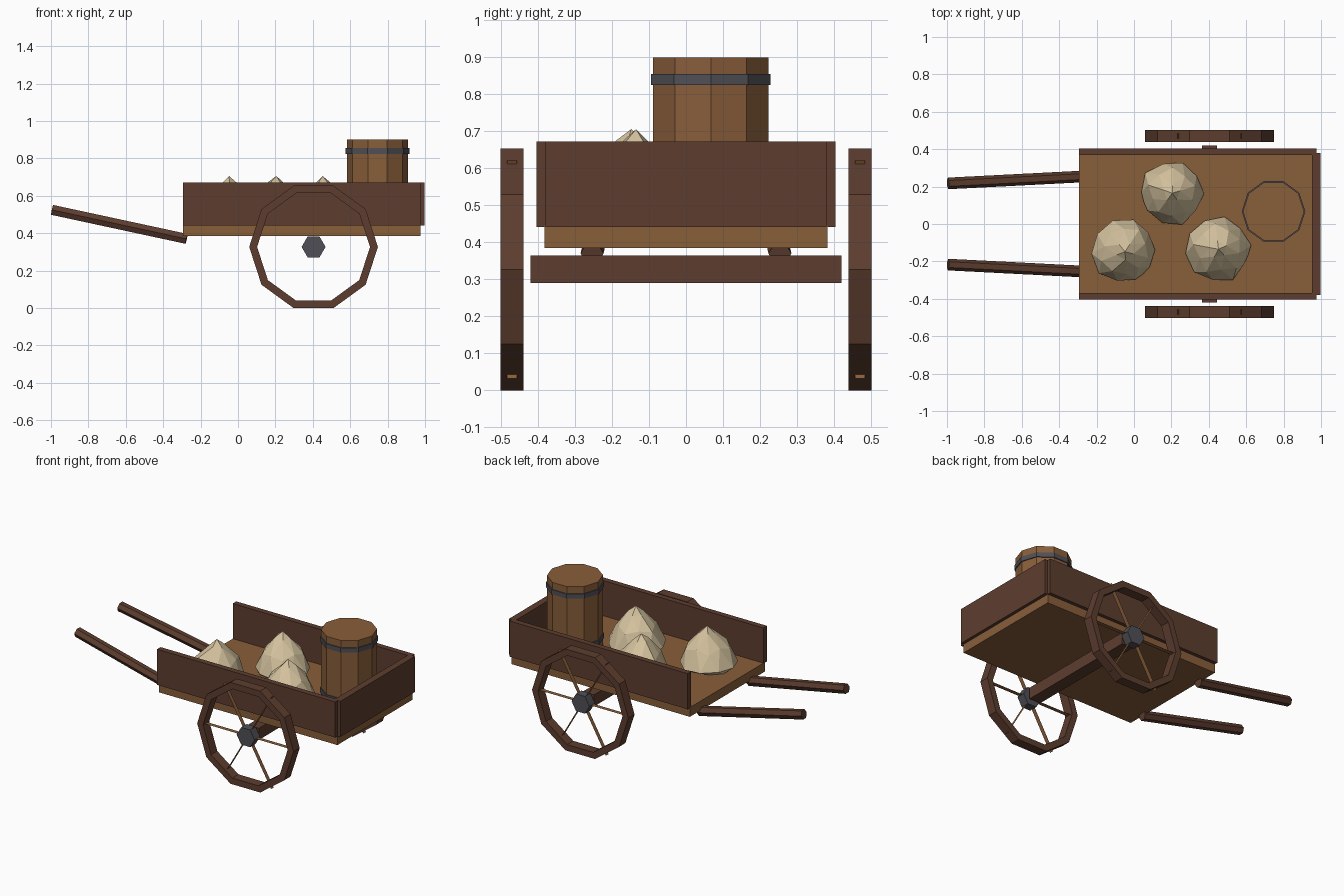
import bpy, bmesh, math, random
from mathutils import Vector, Matrix

if "Cube" in bpy.data.objects:
    bpy.data.objects.remove(bpy.data.objects["Cube"])


def material(name, rgb):
    m = bpy.data.materials.new(name)
    lin = [((c / 255 + 0.055) / 1.055) ** 2.4 for c in rgb]
    m.diffuse_color = (*lin, 1)
    m.use_nodes = True
    m.node_tree.nodes["Principled BSDF"].inputs["Base Color"].default_value = m.diffuse_color
    return m


DARK = material("dark wood", (93, 61, 47))
WOOD = material("light wood", (137, 94, 58))
METAL = material("iron", (79, 79, 86))
CLOTH = material("sackcloth", (212, 194, 158))


def finish(name, bm, mat, fix_normals=True):
    if fix_normals:
        bmesh.ops.recalc_face_normals(bm, faces=bm.faces[:])
    me = bpy.data.meshes.new(name)
    bm.to_mesh(me)
    bm.free()
    me.materials.append(mat)
    ob = bpy.data.objects.new(name, me)
    bpy.context.collection.objects.link(ob)
    return ob


def box(name, lo, hi, mat):
    lo, hi = Vector(lo), Vector(hi)
    bm = bmesh.new()
    bmesh.ops.create_cube(bm, size=1, matrix=Matrix.Translation((lo + hi) / 2)
                          @ Matrix.Diagonal((*(hi - lo), 1)))
    return finish(name, bm, mat)


def ring(bm, sides, r, origin, u, v):
    """Polygon loop of vertices spanned by the directions u and v."""
    return [bm.verts.new(Vector(origin) + r * (math.cos(a) * Vector(u) + math.sin(a) * Vector(v)))
            for a in (i * math.tau / sides for i in range(sides))]


def bridge(bm, a, b):
    n = len(a)
    for i in range(n):
        j = (i + 1) % n
        bm.faces.new((a[i], a[j], b[j], b[i]))


def prism(name, sides, r, p, q, u, v, mat):
    bm = bmesh.new()
    a, b = ring(bm, sides, r, p, u, v), ring(bm, sides, r, q, u, v)
    bridge(bm, a, b)
    bm.faces.new(a)
    bm.faces.new(b)
    return finish(name, bm, mat)


def tube(name, sides, r_out, r_in, p, q, u, v, mat):
    bm = bmesh.new()
    loops = [ring(bm, sides, r, o, u, v)
             for r, o in ((r_out, p), (r_out, q), (r_in, q), (r_in, p))]
    for i in range(4):
        bridge(bm, loops[i], loops[(i + 1) % 4])
    return finish(name, bm, mat)


X, Y, Z = Vector((1, 0, 0)), Vector((0, 1, 0)), Vector((0, 0, 1))

# Cart bed and boards
box("bed", (-0.295, -0.382, 0.385), (0.977, 0.382, 0.445), WOOD)
box("tail_board", (0.953, -0.38, 0.442), (0.997, 0.38, 0.672), DARK)
box("axle", (0.363, -0.42, 0.29), (0.443, 0.42, 0.365), DARK)

WX, WZ = 0.404, 0.327
for s, side in ((-1, "right"), (1, "left")):
    y0, y1 = sorted((s * 0.368, s * 0.404))
    box(side + "_side_board", (-0.295, y0, 0.442), (0.977, y1, 0.672), DARK)

    # Handle shaft, six sided
    p, q = Vector((-0.994, s * 0.217, 0.525)), Vector((-0.275, s * 0.254, 0.37))
    d = (q - p).normalized()
    u = (Y - d * d.dot(Y)).normalized()
    prism(side + "_handle", 6, 0.031, p, q, u, d.cross(u), DARK)

    # Wheel rim and hub
    tube(side + "_wheel_rim", 10, 0.344, 0.302, (WX, s * 0.439, WZ), (WX, s * 0.502, WZ), X, Z, DARK)
    prism(side + "_wheel_hub", 6, 0.064, (WX, s * 0.443, WZ), (WX, s * 0.499, WZ), X, Z, METAL)

    # Flat spokes, three strips across the wheel
    bm = bmesh.new()
    c = Vector((WX, s * 0.47, WZ))
    for k in range(3):
        a = k * math.pi / 3
        reach = 0.341 * (math.cos(a) * X + math.sin(a) * Z)
        bm.faces.new([bm.verts.new(c + e * reach + w * 0.0135 * Y)
                      for e, w in ((-1, -1), (1, -1), (1, 1), (-1, 1))])
    finish(side + "_wheel_spokes", bm, WOOD, False)

# Barrel with two iron hoops
BX, BY = 0.746, 0.067
prism("barrel", 10, 0.164, (BX, BY, 0.445), (BX, BY, 0.90), X, Y, WOOD)
for i, z in enumerate((0.51, 0.84)):
    tube("barrel_hoop_%d" % (i + 1), 10, 0.17, 0.162, (BX, BY, z - 0.015), (BX, BY, z + 0.015), X, Y, METAL)

# Lumpy pointed sacks
random.seed(4)
for i, (x, y, turn) in enumerate(((0.205, 0.165, 0.3), (-0.048, -0.148, 1.0), (0.452, -0.135, 1.7))):
    bm = bmesh.new()
    bmesh.ops.create_icosphere(bm, subdivisions=2, radius=1, matrix=Matrix.Rotation(turn, 4, 'Z'))
    for v in bm.verts:
        h = v.co.z
        if h > 0.99:
            v.co = (x, y, 0.706)
            continue
        pinch = 1 - 0.68 * h * h if h > 0 else 1
        r = 0.168 * pinch * random.uniform(0.92, 1.08)
        z = 0.475 + h * (0.225 if h > 0 else 0.05)
        v.co = (x + v.co.x * r, y + v.co.y * r, z + random.uniform(-0.008, 0.008))
    finish("sack_%d" % (i + 1), bm, CLOTH)
